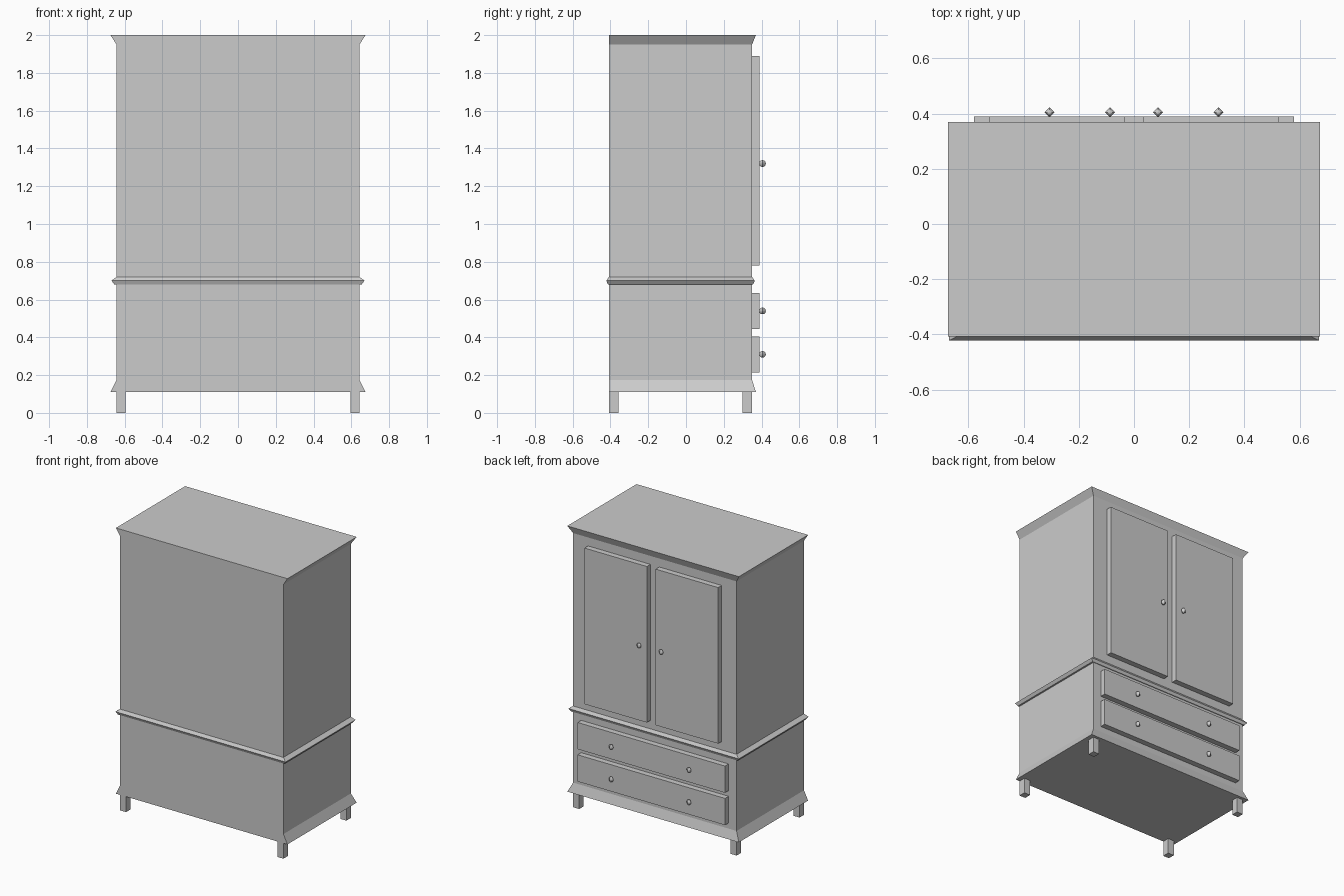
import bpy, bmesh

if "Cube" in bpy.data.objects:
    bpy.data.objects.remove(bpy.data.objects["Cube"])

BACK, FRONT, HALF = -0.408, 0.35, 0.643


def finish(name, bm):
    bmesh.ops.recalc_face_normals(bm, faces=bm.faces)
    me = bpy.data.meshes.new(name)
    bm.to_mesh(me)
    bm.free()
    ob = bpy.data.objects.new(name, me)
    bpy.context.collection.objects.link(ob)
    return ob


def loft(name, rings):
    """Stack of rectangles (z, half width, y min, y max), capped at both ends."""
    bm = bmesh.new()
    loops = [[bm.verts.new(p) for p in ((-w, a, z), (w, a, z), (w, b, z), (-w, b, z))]
             for z, w, a, b in rings]
    for lo, hi in zip(loops, loops[1:]):
        for i in range(4):
            j = (i + 1) % 4
            bm.faces.new((lo[i], lo[j], hi[j], hi[i]))
    bm.faces.new(loops[0][::-1])
    bm.faces.new(loops[-1])
    return finish(name, bm)


def box(name, x0, x1, y0, y1, z0, z1):
    ob = loft(name, [(z, abs(x1 - x0) / 2, y0, y1) for z in (z0, z1)])
    ob.location.x = (x0 + x1) / 2
    return ob


def knob(name, x, z):
    bm = bmesh.new()
    bmesh.ops.create_uvsphere(bm, u_segments=4, v_segments=6, radius=0.018)
    finish(name, bm).location = (x, 0.405, z)


# Carcass: flared plinth, straight body and flared cornice, flush on one long side
loft("cabinet_body", [
    (0.11, 0.675, BACK, 0.37),
    (0.175, HALF, BACK, FRONT),
    (1.95, HALF, BACK, FRONT),
    (2.0, 0.675, BACK, 0.37),
])

# Moulding between the drawers and the doors
loft("waist_moulding", [
    (0.68, 0.655, -0.413, 0.355),
    (0.70, 0.67, -0.422, 0.364),
    (0.72, HALF, BACK, FRONT),
])

# Doors, legs and knobs mirrored left and right
for side, s in (("left", -1), ("right", 1)):
    box(f"{side}_door", s * 0.035, s * 0.526, FRONT, 0.39, 0.78, 1.89)
    knob(f"{side}_door_knob", s * 0.087, 1.32)
    for end, y in (("plain_side", BACK), ("door_side", FRONT - 0.05)):
        box(f"{side}_{end}_leg", s * 0.595, s * HALF, y, y + 0.05, 0, 0.11)

# Drawers with a pair of knobs each
for row, z0, z1 in (("lower", 0.215, 0.405), ("upper", 0.445, 0.635)):
    box(f"{row}_drawer", -0.58, 0.58, FRONT, 0.39, z0, z1)
    for side, s in (("left", -1), ("right", 1)):
        knob(f"{row}_drawer_{side}_knob", s * 0.306, (z0 + z1) / 2)
